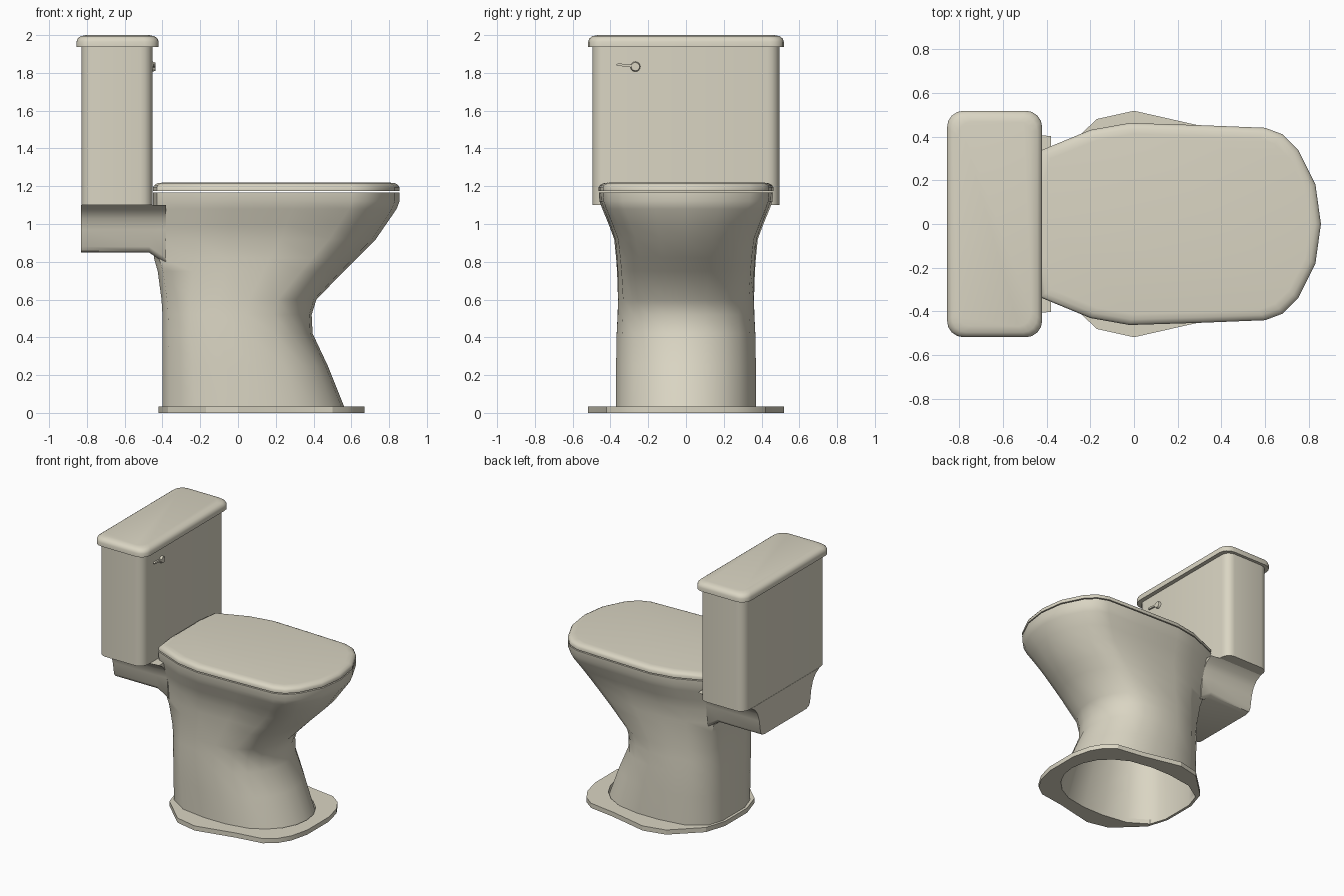
import bpy, bmesh, math

if "Cube" in bpy.data.objects:
    bpy.data.objects.remove(bpy.data.objects["Cube"])

mat = bpy.data.materials.new("warm beige ceramic")
mat.diffuse_color = (0.70, 0.665, 0.545, 1)
mat.use_nodes = True
mat.node_tree.nodes["Principled BSDF"].inputs["Base Color"].default_value = mat.diffuse_color


def finish(name, bm, angle=40):
    """Turn a bmesh into a smooth-shaded object with the ceramic colour."""
    bmesh.ops.recalc_face_normals(bm, faces=bm.faces)
    me = bpy.data.meshes.new(name)
    bm.to_mesh(me)
    bm.free()
    ob = bpy.data.objects.new(name, me)
    bpy.context.collection.objects.link(ob)
    me.materials.append(mat)
    bpy.ops.object.select_all(action='DESELECT')
    ob.select_set(True)
    bpy.context.view_layer.objects.active = ob
    bpy.ops.object.shade_smooth_by_angle(angle=math.radians(angle))
    return ob


def loft(name, rings, bottom=True, top=True, closed=False, angle=40):
    """Skin a stack of equal-length point rings."""
    bm = bmesh.new()
    vs = [[bm.verts.new(p) for p in r] for r in rings]
    n = len(rings[0])
    pairs = list(zip(vs, vs[1:]))
    if closed:
        pairs.append((vs[-1], vs[0]))
    for a, b in pairs:
        for i in range(n):
            j = (i + 1) % n
            bm.faces.new((a[i], a[j], b[j], b[i]))
    if bottom:
        bm.faces.new(vs[0][::-1])
    if top:
        bm.faces.new(vs[-1])
    return finish(name, bm, angle)


def mirror(half):
    """Half outline (y >= 0) to a full closed outline."""
    return half + [(x, -y) for x, y in half[-2:0:-1]]


def at(outline, z):
    return [(x, y, z) for x, y in outline]


def inset(outline, d):
    """Pull an outline inwards by about d on each axis."""
    xs = [p[0] for p in outline]
    ys = [p[1] for p in outline]
    cx, hx = (max(xs) + min(xs)) / 2, (max(xs) - min(xs)) / 2
    hy = max(ys)
    return [(cx + (x - cx) * (1 - d / hx), y * (1 - d / hy)) for x, y in outline]


def rounded_rect(x0, x1, hw, r, seg=4):
    pts = []
    for cx, cy, a0 in ((x1 - r, hw - r, 0), (x0 + r, hw - r, 90),
                       (x0 + r, r - hw, 180), (x1 - r, r - hw, 270)):
        for k in range(seg + 1):
            a = math.radians(a0 + 90 * k / seg)
            pts.append((cx + r * math.cos(a), cy + r * math.sin(a)))
    return pts


# Half outlines: rim, pedestal foot and floor flange (same point count)
rim = [(-.45, 0), (-.45, .17), (-.43, .335), (-.2, .43), (-.02, .462), (.3, .452),
       (.6, .44), (.68, .41), (.75, .34), (.83, .18), (.855, 0)]
foot = [(-.4, 0), (-.4, .13), (-.36, .25), (-.22, .34), (-.02, .37), (.15, .37),
        (.32, .34), (.43, .28), (.51, .2), (.56, .1), (.575, 0)]
flange = [(-.42, 0), (-.42, .13), (-.37, .29), (-.17, .48), (0, .518), (.3, .45),
          (.5, .42), (.58, .36), (.635, .27), (.67, .13), (.67, 0)]


def section(z, x0, x1, hw, t):
    """Blend foot and rim shapes, fitted to the given extents."""
    out = []
    for (fx, fy), (rx, ry) in zip(foot, rim):
        u = (1 - t) * (fx + .4) / .975 + t * (rx + .45) / 1.305
        v = (1 - t) * fy / .37 + t * ry / .462
        out.append((x0 + u * (x1 - x0), v * hw))
    return at(mirror(out), z)


# Bowl and hollow pedestal
loft("bowl_and_pedestal", [section(*s) for s in (
    (0, -.4, .575, .37, 0), (.25, -.4, .475, .37, 0), (.42, -.4, .395, .367, .05),
    (.52, -.4, .39, .362, .1), (.6, -.405, .415, .36, .2), (.75, -.425, .56, .365, .5),
    (.82, -.445, .63, .37, .65), (.92, -.45, .73, .38, .8), (1.0, -.45, .785, .41, .9),
    (1.08, -.45, .84, .443, 1), (1.12, -.45, .855, .458, 1), (1.168, -.45, .855, .462, 1))],
    bottom=False, angle=50)

# Floor flange ring
o, i = mirror(flange), mirror(foot)
loft("floor_flange", [at(i, 0), at(o, 0), at(o, .035), at(i, .035)],
     bottom=False, top=False, closed=True, angle=25)

# Seat cover with a rounded upper edge
c = mirror(rim)
loft("seat_cover", [at(c, 1.176), at(c, 1.195), at(inset(c, .008), 1.207),
                    at(inset(c, .025), 1.216), at(inset(c, .05), 1.219)])

# Shelf joining bowl and tank, flaring upwards to the tank
prof = [(0, .848), (.25, .848), (.28, .857), (.295, .88), (.31, .97), (.33, 1.03),
        (.36, 1.07), (.41, 1.1), (0, 1.1)]
prof = prof + [(-y, z) for y, z in prof[-2:0:-1]]


def shelf(x, d):
    return [(x, y * (1 - d), z + (d * .35 if z < .95 else 0)) for y, z in prof]


loft("tank_shelf", [shelf(-.815, .045), shelf(-.825, .015), shelf(-.83, 0), shelf(-.47, 0),
                    [(-.38, y * .98, z - (.06 if z < .9 else 0)) for y, z in prof]][2:])

# Tank
t = rounded_rect(-.828, -.452, .495, .065)
loft("tank", [at(t, 1.1), at(t, 1.945)])

# Tank lid
l = rounded_rect(-.855, -.42, .518, .075)
loft("tank_lid", [at(l, 1.938), at(l, 1.965), at(inset(l, .006), 1.982),
                  at(inset(l, .022), 1.994), at(inset(l, .05), 2.0)])

# Flush handle: round pivot and tapered lever
bm = bmesh.new()
bmesh.ops.create_cone(bm, cap_ends=True, segments=16, radius1=.028, radius2=.022, depth=.022)
for v in bm.verts:
    x, y, z = v.co
    v.co = (-.447 + z, -.268 + x, 1.833 + y)
finish("handle_pivot", bm)
lever = [(-.26, 1.822), (-.26, 1.84), (-.31, 1.846), (-.36, 1.85), (-.37, 1.844),
         (-.365, 1.837), (-.31, 1.833)]
loft("handle_lever", [[(x, y, z) for y, z in lever] for x in (-.45, -.438)])
